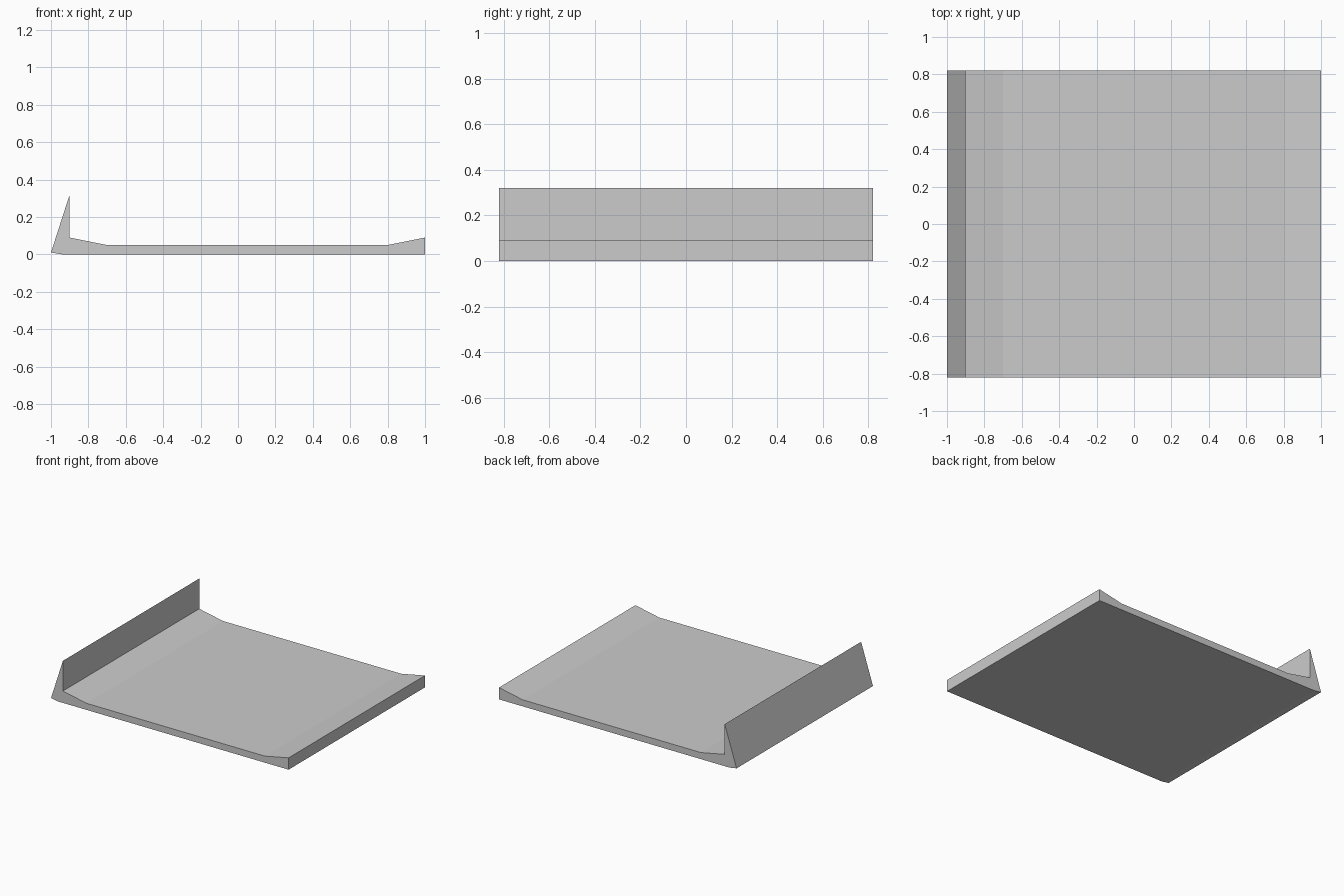
import bpy
import bmesh

cube = bpy.data.objects.get("Cube")
if cube:
    bpy.data.objects.remove(cube, do_unlink=True)

# Plain grey material
grey = bpy.data.materials.new("light grey")
grey.use_nodes = True
colour = (0.6, 0.6, 0.6, 1)
grey.diffuse_color = colour
grey.node_tree.nodes["Principled BSDF"].inputs["Base Color"].default_value = colour

HALF_DEPTH = 0.82

# Cross-section in x and z: flat base, raised edges, and a tall leaning lip
profile = [
    (-1, 0.01), (-0.94, 0), (1, 0), (1, 0.09),
    (0.8, 0.05), (-0.7, 0.05), (-0.9, 0.09), (-0.9, 0.32),
]

# Extrude the section from front to back
bm = bmesh.new()
section = bm.faces.new([bm.verts.new((x, -HALF_DEPTH, z)) for x, z in profile])
extruded = bmesh.ops.extrude_face_region(bm, geom=[section], use_keep_orig=True)
back = [v for v in extruded["geom"] if isinstance(v, bmesh.types.BMVert)]
bmesh.ops.translate(bm, verts=back, vec=(0, 2 * HALF_DEPTH, 0))
bmesh.ops.recalc_face_normals(bm, faces=bm.faces[:])

mesh = bpy.data.meshes.new("tray_with_lip")
bm.to_mesh(mesh)
bm.free()
mesh.materials.append(grey)
tray = bpy.data.objects.new("tray_with_lip", mesh)
bpy.context.collection.objects.link(tray)
